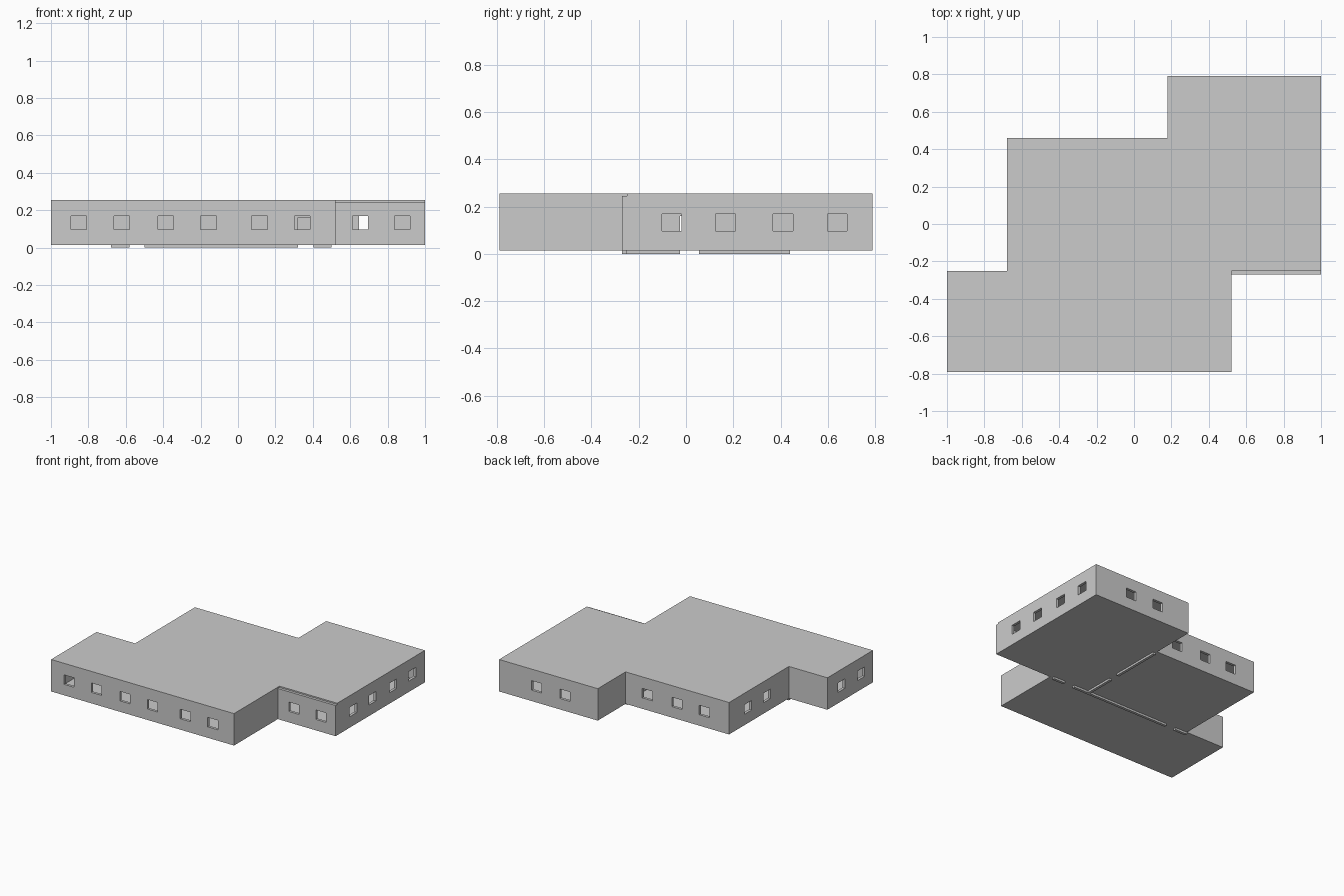
import bpy, bmesh
from mathutils import Vector

if "Cube" in bpy.data.objects:
    bpy.data.objects.remove(bpy.data.objects["Cube"])

T = 0.02                              # wall thickness
BASE, FLOOR, CEIL, TOP = 0.015, 0.025, 0.245, 0.255
WIN_W, WIN_Z0, WIN_Z1, DOOR_Z = 0.084, 0.097, 0.168, 0.16


def finish(name, bm):
    bmesh.ops.recalc_face_normals(bm, faces=bm.faces[:])
    mesh = bpy.data.meshes.new(name)
    bm.to_mesh(mesh)
    bm.free()
    obj = bpy.data.objects.new(name, mesh)
    bpy.context.collection.objects.link(obj)
    return obj


def extrude(bm, offset):
    res = bmesh.ops.extrude_face_region(bm, geom=bm.faces[:])
    verts = [g for g in res["geom"] if isinstance(g, bmesh.types.BMVert)]
    bmesh.ops.translate(bm, verts=verts, vec=offset)


def slab(name, outline, z0, z1):
    bm = bmesh.new()
    bm.faces.new([bm.verts.new((x, y, z0)) for x, y in outline])
    extrude(bm, Vector((0, 0, z1 - z0)))
    return finish(name, bm)


def wall(name, axis, pos, a, b, windows=(), doors=(), z0=FLOOR):
    """Wall running along axis from a to b, filling pos..pos+T, with openings."""
    holes = [(w - WIN_W / 2, w + WIN_W / 2, WIN_Z0, WIN_Z1) for w in windows]
    holes += [(d0, d1, z0, DOOR_Z) for d0, d1 in doors]
    us = sorted({a, b} | {h[0] for h in holes} | {h[1] for h in holes})
    zs = sorted({z0, CEIL} | {h[2] for h in holes} | {h[3] for h in holes})
    bm = bmesh.new()
    grid = {(u, z): bm.verts.new((u, pos, z) if axis == "x" else (pos, u, z))
            for u in us for z in zs}
    for u0, u1 in zip(us, us[1:]):
        for v0, v1 in zip(zs, zs[1:]):
            mu, mv = (u0 + u1) / 2, (v0 + v1) / 2
            if any(h[0] < mu < h[1] and h[2] < mv < h[3] for h in holes):
                continue
            bm.faces.new([grid[u0, v0], grid[u1, v0], grid[u1, v1], grid[u0, v1]])
    loose = [v for v in bm.verts if not v.link_faces]
    bmesh.ops.delete(bm, geom=loose, context="VERTS")
    extrude(bm, Vector((0, T, 0)) if axis == "x" else Vector((T, 0, 0)))
    return finish(name, bm)


# Floor and flat roof share the stepped plan
plan = [(-1, -0.79), (0.52, -0.79), (0.52, -0.25), (1, -0.25), (1, 0.79),
        (0.18, 0.79), (0.18, 0.46), (-0.68, 0.46), (-0.68, -0.25), (-1, -0.25)]
slab("floor", plan, BASE, FLOOR)
slab("roof", plan, CEIL, TOP)

# Outer walls running left to right
wall("front_wall", "x", -0.79, -1, 0.52, [-0.852, -0.622, -0.387, -0.158, 0.115, 0.343])
wall("right_wing_front_wall", "x", -0.27, 0.52, 1, [0.653, 0.878], z0=BASE)
wall("back_wall", "x", 0.79 - T, 0.18, 1, [0.453, 0.688])
wall("middle_back_wall", "x", 0.46 - T, -0.68, 0.18, [-0.474, -0.247, 0.0])
wall("left_wing_back_wall", "x", -0.27, -1, -0.68)

# Outer walls running front to back
wall("right_wall", "y", 1 - T, -0.25, 0.79 - T, [-0.06, 0.167, 0.411, 0.64])
wall("front_wing_right_wall", "y", 0.52 - T, -0.79 + T, -0.25)
wall("left_wall", "y", -1, -0.79 + T, -0.27, [-0.65, -0.415])
wall("middle_left_wall", "y", -0.68, -0.25, 0.46 - T, [0.012, 0.237])
wall("back_wing_left_wall", "y", 0.18, 0.44, 0.79 - T)

# Inner partitions with doorways, reaching below the floor
wall("cross_partition", "x", -0.27, -0.68, 0.50,
     doors=[(-0.58, -0.50), (0.32, 0.405)], z0=0)
wall("room_partition", "y", 0.18, -0.25, 0.44, doors=[(-0.025, 0.055)], z0=0)
